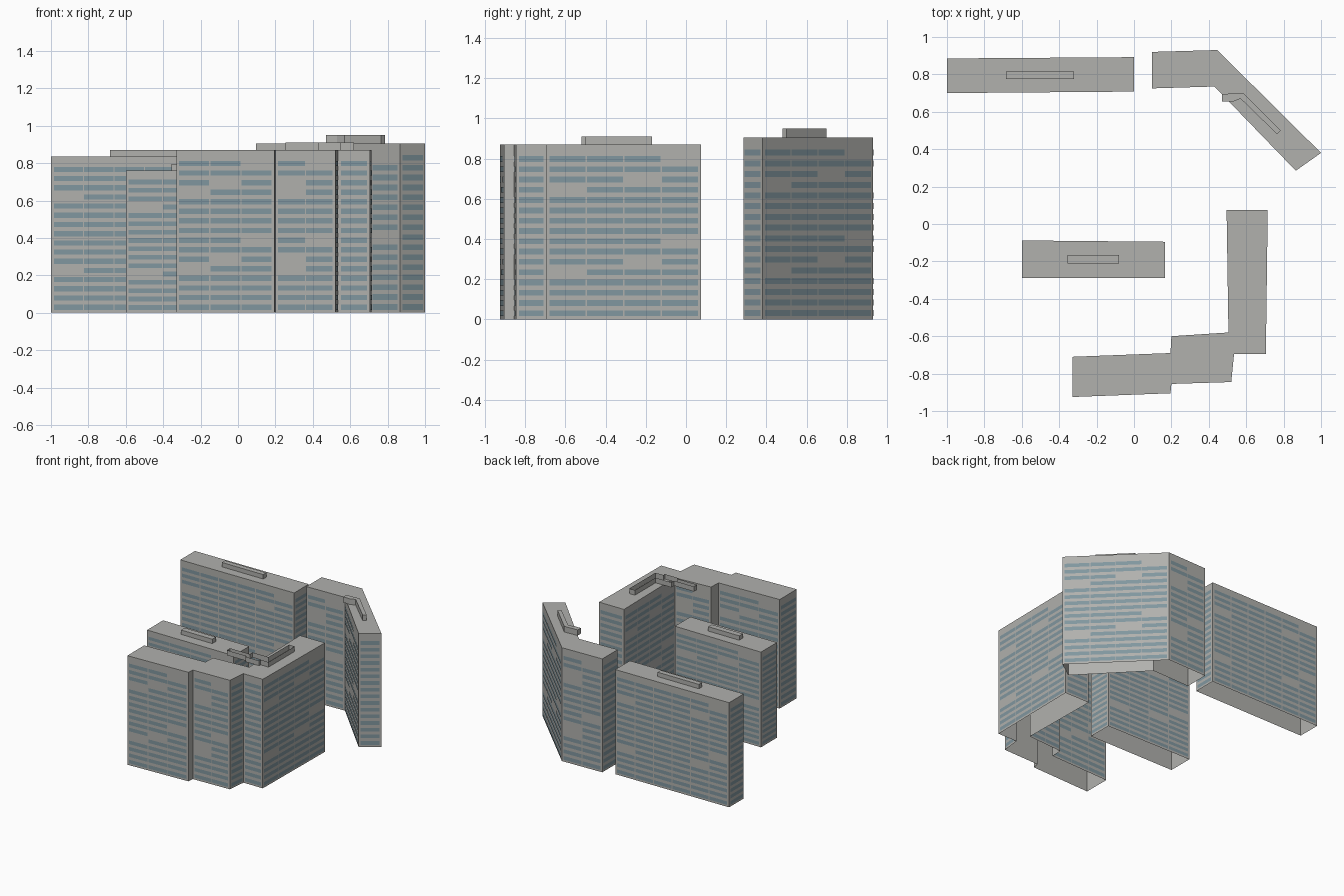
import bpy, bmesh
from mathutils import Vector

cube = bpy.data.objects.get("Cube")
if cube:
    bpy.data.objects.remove(cube, do_unlink=True)


def make_material(name, rgb):
    mat = bpy.data.materials.new(name)
    mat.use_nodes = True
    colour = (*rgb, 1.0)
    mat.diffuse_color = colour
    mat.node_tree.nodes["Principled BSDF"].inputs["Base Color"].default_value = colour
    return mat


concrete = make_material("warm grey concrete", (0.44, 0.44, 0.42))
glass = make_material("blue grey glass", (0.22, 0.31, 0.35))


def finish(bm, name, mat):
    mesh = bpy.data.meshes.new(name)
    bm.to_mesh(mesh)
    bm.free()
    mesh.materials.append(mat)
    obj = bpy.data.objects.new(name, mesh)
    bpy.context.collection.objects.link(obj)
    return obj


def edges_of(outline):
    return zip(outline, outline[1:] + outline[:1])


def shell(name, outline, low, high, capped=True):
    """Walls along a counter-clockwise outline, open below, with an optional roof."""
    bm = bmesh.new()
    bottom = [bm.verts.new((x, y, low)) for x, y in outline]
    top = [bm.verts.new((x, y, high)) for x, y in outline]
    for (b0, b1), (t0, t1) in zip(edges_of(bottom), edges_of(top)):
        bm.faces.new((b0, b1, t1, t0))
    if capped:
        bm.faces.new(top)
    finish(bm, name, concrete)


def is_blank(row, bay, bays):
    """Staggered gaps in the window bands."""
    if bays == 1:
        return False
    step = row % 8
    return (step == 7 and bay == bays - 1) or (step == 5 and bay == bays - 2) \
        or (step == 4 and bay == 0)


def windows(name, outline, height, rows=16):
    """Thin ribbon window plates, in bays, on every wide wall."""
    bm = bmesh.new()
    floor = height / (rows + 1)
    for a, b in edges_of(outline):
        start, end = Vector((*a, 0)), Vector((*b, 0))
        run = end - start
        if run.length < 0.12:
            continue
        along = run.normalized()
        out = Vector((along.y, -along.x, 0)) * 0.002
        margin = 0.012
        bays = max(1, round((run.length - 0.02) / 0.175))
        width = (run.length - 2 * margin) / bays
        for row in range(rows):
            z0 = 0.016 + row * floor
            z1 = z0 + floor * 0.56
            for bay in range(bays):
                if is_blank(row, bay, bays):
                    continue
                p = start + out + along * (margin + bay * width + 0.003)
                q = p + along * (width - 0.006)
                corners = ((p, z0), (q, z0), (q, z1), (p, z1))
                bm.faces.new([bm.verts.new((c.x, c.y, z)) for c, z in corners])
    finish(bm, name, glass)


def building(name, outline, height):
    shell(name + "_walls", outline, 0, height)
    windows(name + "_windows", outline, height)


# Long slab at the back left
building("back_slab", [(-1, 0.70), (0, 0.708), (0, 0.892), (-1, 0.885)], 0.835)
shell("back_slab_plant_room",
      [(-0.685, 0.775), (-0.32, 0.775), (-0.32, 0.815), (-0.685, 0.815)], 0.835, 0.87)

# Lower slab in the middle
building("middle_slab", [(-0.6, -0.29), (0.165, -0.29), (0.165, -0.095), (-0.6, -0.088)], 0.76)
shell("middle_slab_plant_room",
      [(-0.355, -0.21), (-0.08, -0.21), (-0.08, -0.165), (-0.355, -0.165)], 0.76, 0.795)

# Stepped corner block at the front
building("corner_block", [
    (-0.33, -0.925), (0.195, -0.905), (0.2, -0.855), (0.52, -0.845),
    (0.535, -0.695), (0.705, -0.695), (0.715, 0.075), (0.495, 0.075),
    (0.505, -0.58), (0.2, -0.6), (0.195, -0.69), (-0.33, -0.71)], 0.87)
shell("corner_block_roof_screen", [
    (0.255, -0.505), (0.43, -0.505), (0.43, -0.52), (0.55, -0.52),
    (0.55, -0.5), (0.62, -0.5), (0.62, -0.17), (0.57, -0.17),
    (0.57, -0.43), (0.43, -0.43), (0.43, -0.465), (0.255, -0.465)],
    0.87, 0.91, capped=False)

# Bent block at the back right
building("bent_block", [
    (0.095, 0.725), (0.43, 0.735), (0.865, 0.285), (1, 0.38),
    (0.445, 0.93), (0.095, 0.92)], 0.905)
shell("bent_block_plant_room", [
    (0.47, 0.655), (0.53, 0.655), (0.57, 0.67), (0.765, 0.48),
    (0.785, 0.5), (0.585, 0.7), (0.47, 0.695)], 0.905, 0.95)
